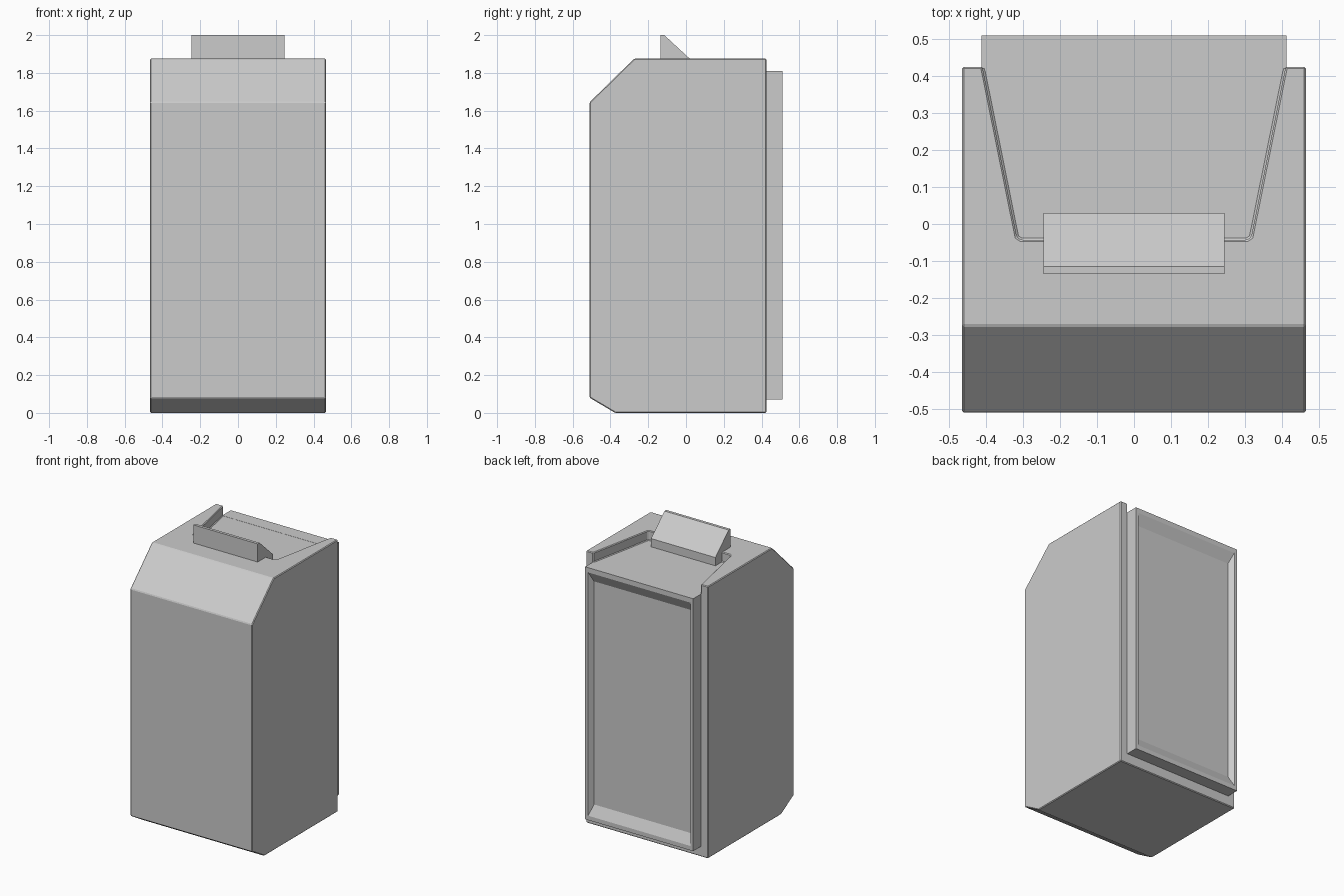
import bpy
import bmesh

if "Cube" in bpy.data.objects:
    bpy.data.objects.remove(bpy.data.objects["Cube"])


def prism(name, outline, place_a, place_b):
    """Closed solid made by sweeping a 2D outline between two placements."""
    bm = bmesh.new()
    a = [bm.verts.new(place_a(u, v)) for u, v in outline]
    b = [bm.verts.new(place_b(u, v)) for u, v in outline]
    n = len(outline)
    bm.faces.new(a)
    bm.faces.new(b[::-1])
    for i in range(n):
        j = (i + 1) % n
        bm.faces.new((a[i], b[i], b[j], a[j]))
    return finish(name, bm)


def finish(name, bm):
    bmesh.ops.recalc_face_normals(bm, faces=bm.faces)
    mesh = bpy.data.meshes.new(name)
    bm.to_mesh(mesh)
    bm.free()
    obj = bpy.data.objects.new(name, mesh)
    bpy.context.collection.objects.link(obj)
    return obj


def side_profile(name, outline, half_width):
    return prism(name, outline,
                 lambda y, z: (-half_width, y, z),
                 lambda y, z: (half_width, y, z))


# Main body: chamfered side profile
body = side_profile("body", [(-0.51, 0.08), (-0.375, 0), (0.425, 0), (0.425, 1.875),
                             (-0.275, 1.875), (-0.51, 1.645)], 0.465)

# Tapered pocket in the top, open to the back
half = [(0.41, 0.6), (0.41, 0.425), (0.317, -0.035), (0.305, -0.043)]
pocket = prism("pocket_cutter", half + [(-x, y) for x, y in reversed(half)],
               lambda x, y: (x, y, 1.809), lambda x, y: (x, y, 2.1))
pocket.hide_render = True
pocket.hide_set(True)
cut = body.modifiers.new("pocket", 'BOOLEAN')
cut.operation = 'DIFFERENCE'
cut.solver = 'EXACT'
cut.object = pocket

# Fine edge bevel on the body
bev = body.modifiers.new("edge_bevel", 'BEVEL')
bev.width = 0.005
bev.segments = 1
bev.limit_method = 'ANGLE'

# Wedge-shaped latch over the front of the pocket
side_profile("latch", [(-0.135, 1.808), (0.03, 1.808), (0.03, 1.866),
                       (-0.115, 2.0), (-0.135, 2.0)], 0.245)

# Back panel: rectangular rings from the body outwards, then into a sloped recess
rings = [(0.412, 0.07, 1.81, 0.415), (0.412, 0.07, 1.81, 0.51),
         (0.39, 0.10, 1.777, 0.51), (0.368, 0.17, 1.708, 0.475)]
bm = bmesh.new()
loops = [[bm.verts.new((x, y, z)) for x, z in ((-w, lo), (w, lo), (w, hi), (-w, hi))]
         for w, lo, hi, y in rings]
for a, b in zip(loops, loops[1:]):
    for i in range(4):
        j = (i + 1) % 4
        bm.faces.new((a[i], a[j], b[j], b[i]))
bm.faces.new(loops[0])
bm.faces.new(loops[-1])
finish("back_panel", bm)
